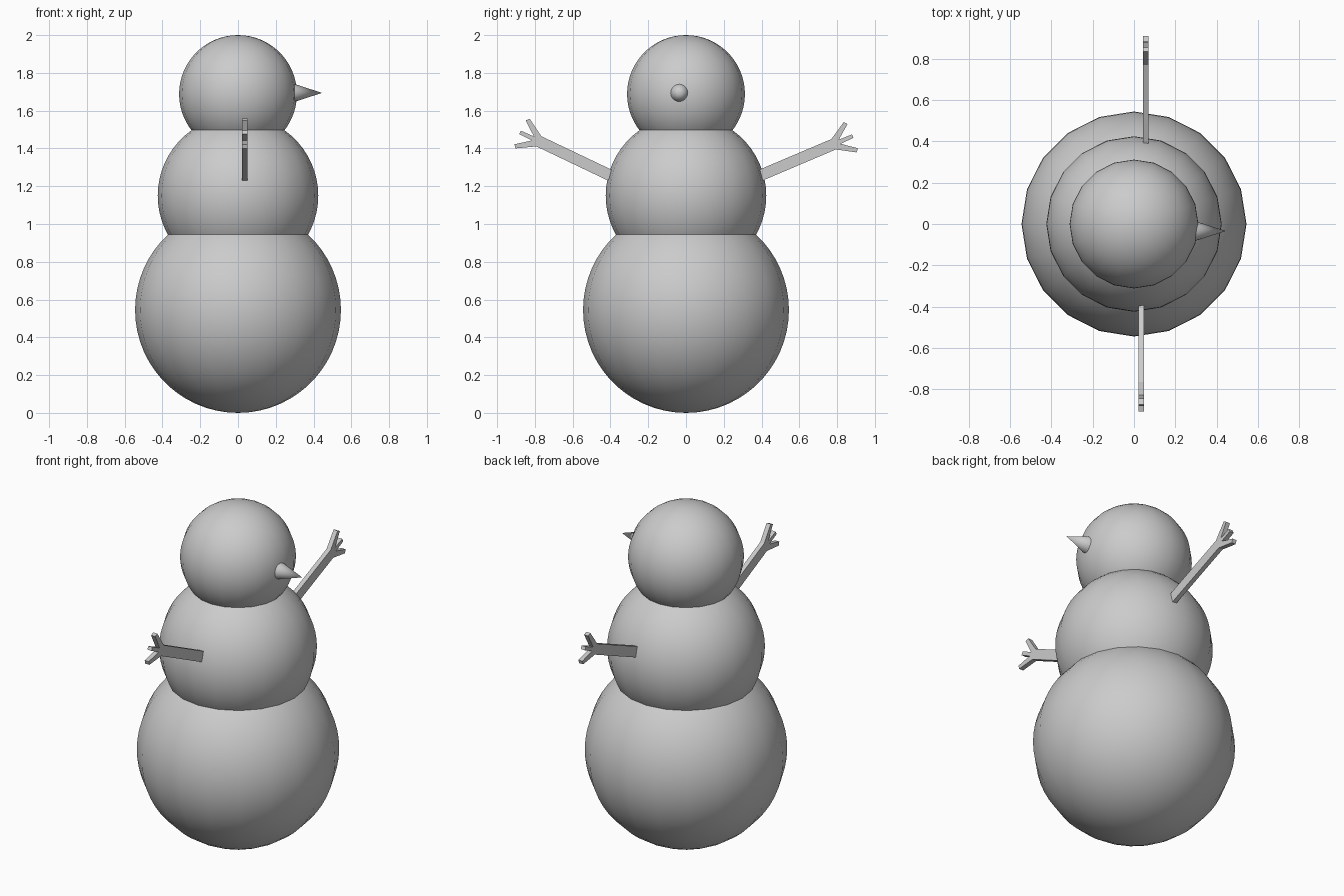
import bpy, bmesh, math
from mathutils import Matrix

if "Cube" in bpy.data.objects:
    bpy.data.objects.remove(bpy.data.objects["Cube"])


def smooth(obj, angle=40):
    bpy.ops.object.select_all(action='DESELECT')
    bpy.context.view_layer.objects.active = obj
    obj.select_set(True)
    bpy.ops.object.shade_smooth_by_angle(angle=math.radians(angle))


def ball(name, radius, z):
    bpy.ops.mesh.primitive_uv_sphere_add(segments=20, ring_count=30,
                                         radius=radius, location=(0, 0, z))
    obj = bpy.context.object
    obj.name = name
    smooth(obj)


# Stacked body balls
ball("lower_body", 0.545, 0.545)
ball("middle_body", 0.425, 1.15)
ball("head", 0.312, 1.688)

# Cone nose pointing to +x
bpy.ops.mesh.primitive_cone_add(vertices=20, radius1=0.05, radius2=0, depth=0.155,
                                location=(0.3675, -0.034, 1.694),
                                rotation=(0, math.pi / 2, 0))
nose = bpy.context.object
nose.name = "nose"
smooth(nose)

# Flat twig outline with three fingers: (along, across)
HALF = [(0, 0.03), (0.42, 0.03), (0.515, 0.087), (0.53, 0.07),
        (0.455, 0.012), (0.53, 0.01)]
OUTLINE = HALF + [(u, -v) for u, v in reversed(HALF)]


def arm(name, side, x, start_y, start_z, angle, thick=0.027):
    bm = bmesh.new()
    c, s = math.cos(math.radians(angle)), math.sin(math.radians(angle))
    verts = [bm.verts.new((x - thick / 2, side * (start_y + u * c - v * s),
                           start_z + u * s + v * c)) for u, v in OUTLINE]
    face = bm.faces.new(verts)
    new = bmesh.ops.extrude_face_region(bm, geom=[face])["geom"]
    bmesh.ops.translate(bm, vec=(thick, 0, 0),
                        verts=[g for g in new if isinstance(g, bmesh.types.BMVert)])
    bmesh.ops.recalc_face_normals(bm, faces=bm.faces)
    mesh = bpy.data.meshes.new(name)
    bm.to_mesh(mesh)
    bm.free()
    bpy.context.collection.objects.link(bpy.data.objects.new(name, mesh))


# Twig arms, one on each side
arm("arm_back", 1, 0.057, 0.395, 1.258, 23)
arm("arm_front", -1, 0.036, 0.40, 1.257, 25.5)
